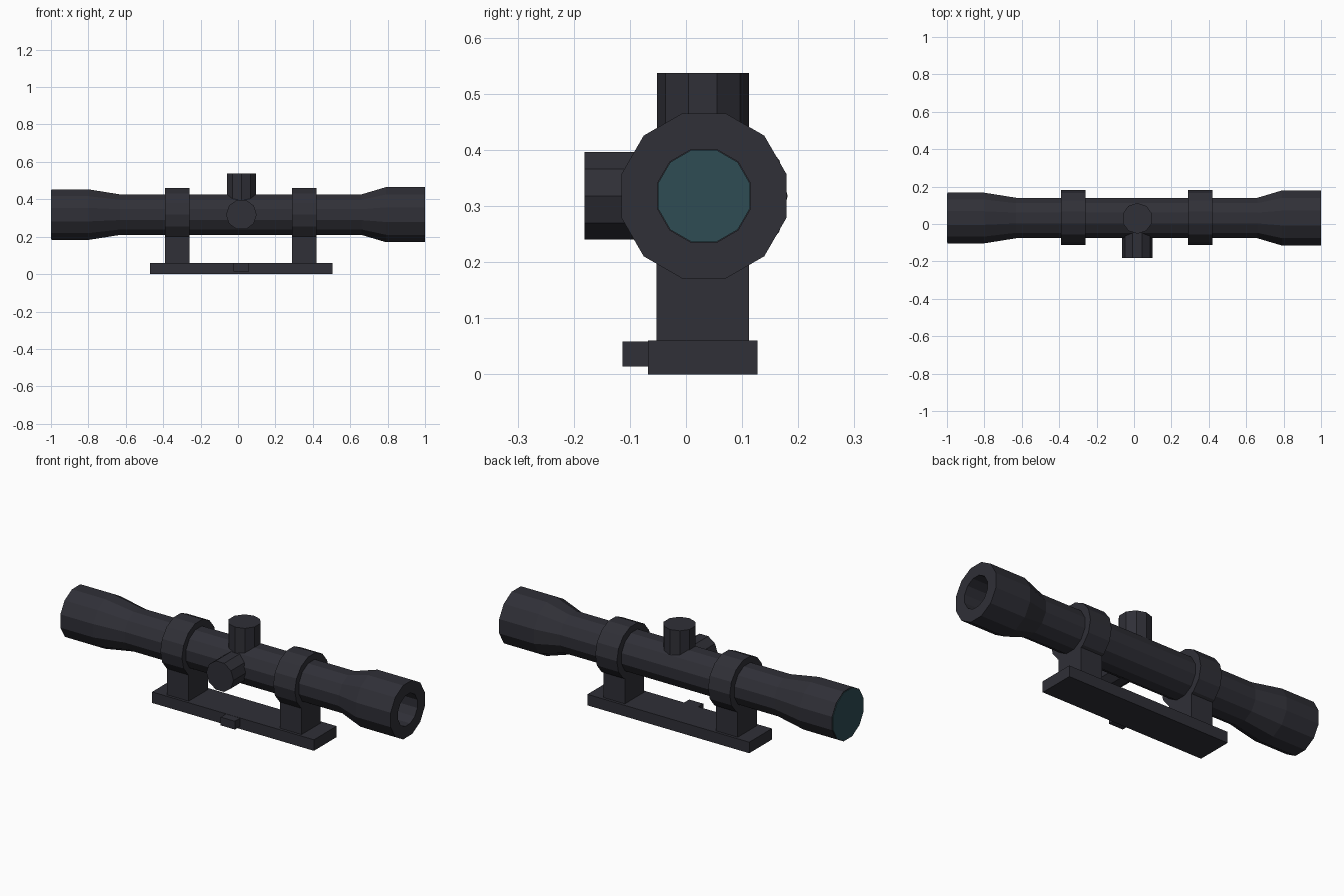
import bpy, bmesh, math
from mathutils import Matrix, Vector

cube = bpy.data.objects.get("Cube")
if cube:
    bpy.data.objects.remove(cube, do_unlink=True)


def material(name, rgb):
    m = bpy.data.materials.new(name)
    m.use_nodes = True
    m.diffuse_color = (*rgb, 1)
    bsdf = m.node_tree.nodes["Principled BSDF"]
    bsdf.inputs["Base Color"].default_value = (*rgb, 1)
    bsdf.inputs["Roughness"].default_value = 0.7
    return m


GUNMETAL = material("dark grey metal", (0.029, 0.029, 0.038))
GLASS = material("teal glass", (0.028, 0.073, 0.088))
AXIS_Y, AXIS_Z = 0.032, 0.318      # centre line of the tube
TURRET_X = 0.018


def finish(bm, name, mat):
    bmesh.ops.recalc_face_normals(bm, faces=bm.faces)
    mesh = bpy.data.meshes.new(name)
    bm.to_mesh(mesh)
    bm.free()
    mesh.materials.append(mat)
    ob = bpy.data.objects.new(name, mesh)
    bpy.context.collection.objects.link(ob)
    return ob


def box(name, x, y, z):
    lo, hi = Vector((x[0], y[0], z[0])), Vector((x[1], y[1], z[1]))
    bm = bmesh.new()
    place = Matrix.Translation((lo + hi) / 2) @ Matrix.Diagonal((*(hi - lo), 1))
    bmesh.ops.create_cube(bm, size=1, matrix=place)
    return finish(bm, name, GUNMETAL)


def lathe(name, profile, sides, turn=0.0, mat=GUNMETAL, axis="X",
          centre=(0, AXIS_Y, AXIS_Z)):
    """Sweep (distance, radius) points round an axis; ends are capped."""
    bm = bmesh.new()
    rings = []
    for d, r in profile:
        ring = []
        for i in range(sides):
            a = 2 * math.pi * (i + turn) / sides
            u, v = r * math.cos(a), r * math.sin(a)
            co = {"X": (d, u, v), "Y": (u, d, v), "Z": (u, v, d)}[axis]
            ring.append(bm.verts.new(Vector(co) + Vector(centre)))
        rings.append(ring)
    for a, b in zip(rings, rings[1:]):
        for i in range(sides):
            j = (i + 1) % sides
            bm.faces.new((a[i], a[j], b[j], b[i]))
    bm.faces.new(rings[0])
    bm.faces.new(rings[-1])
    return finish(bm, name, mat)


# Flared twelve-sided tube with a recessed eyepiece opening
lathe("scope_tube", [(-0.997, 0.14), (-0.8, 0.14), (-0.63, 0.112), (0.66, 0.112),
                     (0.79, 0.152), (1.0, 0.152), (1.0, 0.086), (0.78, 0.086)],
      12, 0.5)

# Glass at each end
lathe("front_lens", [(-1.0, 0.136), (-0.99, 0.136)], 12, 0.5, GLASS)
lathe("eyepiece_lens", [(0.775, 0.085), (0.784, 0.085)], 12, 0.5, GLASS)

# Clamp rings, each on a post
for side, x0, x1 in (("right", -0.39, -0.26), ("left", 0.29, 0.42)):
    lathe(side + "_clamp_ring", [(x0, 0.146), (x1, 0.146)], 14,
          centre=(0, 0.035, AXIS_Z))
    box(side + "_mount_post", (x0, x1), (-0.053, 0.112), (0.05, 0.27))

# Adjustment turrets
lathe("top_turret", [(0.38, 0.082), (0.537, 0.082)], 10, 0.5, axis="Z",
      centre=(TURRET_X, 0.03, 0)).rotation_euler = (0, 0, 0)
lathe("side_turret", [(-0.181, 0.082), (-0.03, 0.082)], 10, axis="Y",
      centre=(TURRET_X, 0, AXIS_Z))

# Rail base with its locking lug
box("rail_base", (-0.47, 0.505), (-0.068, 0.127), (0, 0.06))
box("locking_lug", (-0.025, 0.06), (-0.113, -0.066), (0.014, 0.059))
